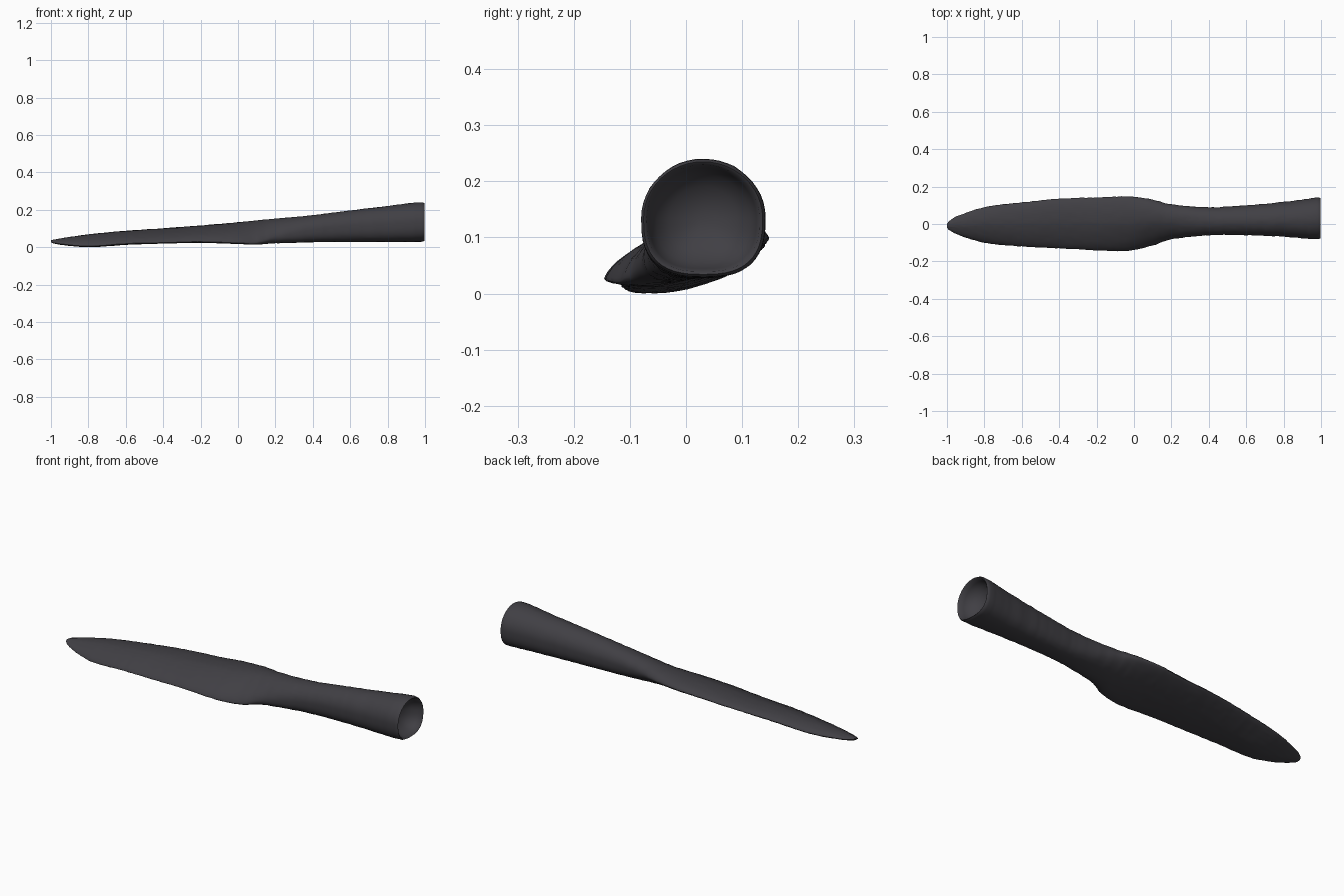
import bpy, bmesh, math, random
from mathutils import Vector

random.seed(4)
cube = bpy.data.objects.get("Cube")
if cube:
    bpy.data.objects.remove(cube, do_unlink=True)

iron = bpy.data.materials.new("dark_iron")
iron.use_nodes = True
colour = (0.052, 0.05, 0.058, 1)
iron.diffuse_color = colour
iron.node_tree.nodes["Principled BSDF"].inputs["Base Color"].default_value = colour
iron.node_tree.nodes["Principled BSDF"].inputs["Roughness"].default_value = 0.8

# Stations from tip to socket mouth:
# x, right edge y, left edge y, right edge z, left edge z, ridge z, underside z
STATIONS = [
    (-1.0, -0.02, 0.0, 0.035, 0.04, 0.042, 0.033),
    (-0.96, -0.05, 0.035, 0.025, 0.04, 0.05, 0.022),
    (-0.8, -0.1, 0.09, 0.012, 0.05, 0.072, 0.012),
    (-0.6, -0.12, 0.115, 0.025, 0.07, 0.09, 0.025),
    (-0.4, -0.13, 0.135, 0.03, 0.085, 0.102, 0.036),
    (-0.2, -0.14, 0.142, 0.035, 0.095, 0.117, 0.04),
    (-0.03, -0.143, 0.147, 0.03, 0.105, 0.13, 0.04),
    (0.1, -0.115, 0.13, 0.03, 0.11, 0.142, 0.035),
    (0.2, -0.082, 0.105, 0.06, 0.11, 0.155, 0.033),
    (0.4, -0.06, 0.09, 0.1, 0.11, 0.177, 0.033),
    (0.6, -0.06, 0.1, 0.12, 0.12, 0.202, 0.034),
    (0.8, -0.068, 0.118, 0.13, 0.13, 0.226, 0.034),
    (0.95, -0.08, 0.138, 0.14, 0.14, 0.245, 0.034),
    (0.99, -0.08, 0.141, 0.14, 0.14, 0.245, 0.036),
]
SIDES = 48


def station_at(i, t):
    """Catmull-Rom blend between neighbouring stations."""
    last = len(STATIONS) - 1
    four = [STATIONS[min(max(i + k, 0), last)] for k in (-1, 0, 1, 2)]
    return [0.5 * (2 * b + (c - a) * t + (2 * a - 5 * b + 4 * c - d) * t ** 2
                   + (3 * b - a - 3 * c + d) * t ** 3) for a, b, c, d in zip(*four)]


def power(v, e):
    return math.copysign(abs(v) ** e, v)


def section(values):
    """Lens-shaped ring on the blade, round with a flat underside on the socket."""
    x, y0, y1, z0, z1, top, low = values
    s = min(max(x / 0.35, 0), 1)
    s = s * s * (3 - 2 * s)
    ring = []
    for k in range(SIDES):
        a = math.tau * k / SIDES
        upper = math.sin(a) >= 0
        e = 1.2 - 0.2 * s if upper else 1.25 - 0.5 * s
        u = 0.5 + 0.5 * power(math.cos(a), e)
        middle = (z0 + z1) / 2
        rise = (top if upper else low) - middle
        z = z0 + (z1 - z0) * u + rise * abs(math.sin(a)) ** e
        ring.append(Vector((x, y0 + (y1 - y0) * u, z)))
    return ring


def add_ring(bm, points, previous):
    ring = [bm.verts.new(p) for p in points]
    if previous:
        for k in range(SIDES):
            n = (k + 1) % SIDES
            bm.faces.new((previous[k], previous[n], ring[n], ring[k]))
    return ring


# Blade and socket as one forged skin with slight pitting
bm = bmesh.new()
ring = None
first = None
for i in range(len(STATIONS) - 1):
    span = STATIONS[i + 1][0] - STATIONS[i][0]
    steps = max(2, round(span / 0.02))
    for j in range(steps):
        points = section(station_at(i, j / steps))
        wear = random.uniform(-0.0015, 0.0015)
        for p in points:
            p.y += wear
            p.z += random.uniform(-0.0008, 0.0008)
        ring = add_ring(bm, points, ring)
        first = first or ring
mouth = section(STATIONS[-1])
ring = add_ring(bm, mouth, ring)
bm.faces.new(list(reversed(first)))

# Rolled rim and dished hollow of the socket
centre = sum(mouth, Vector()) / SIDES
for scale, shift in ((0.96, 0.008), (0.91, 0.004), (0.86, -0.02), (0.75, -0.045),
                     (0.55, -0.065), (0.3, -0.078), (0.1, -0.082)):
    points = [centre + (p - centre) * scale + Vector((shift, 0, 0)) for p in mouth]
    ring = add_ring(bm, points, ring)
bm.faces.new(ring)
bmesh.ops.recalc_face_normals(bm, faces=bm.faces)

# Rest the lowest point on the ground
lowest = min(v.co.z for v in bm.verts)
bmesh.ops.translate(bm, verts=bm.verts, vec=(0, 0, -lowest))

mesh = bpy.data.meshes.new("spearhead")
bm.to_mesh(mesh)
bm.free()
mesh.materials.append(iron)
spearhead = bpy.data.objects.new("spearhead", mesh)
bpy.context.collection.objects.link(spearhead)
bpy.context.view_layer.objects.active = spearhead
spearhead.select_set(True)
bpy.ops.object.shade_smooth_by_angle(angle=math.radians(50))
